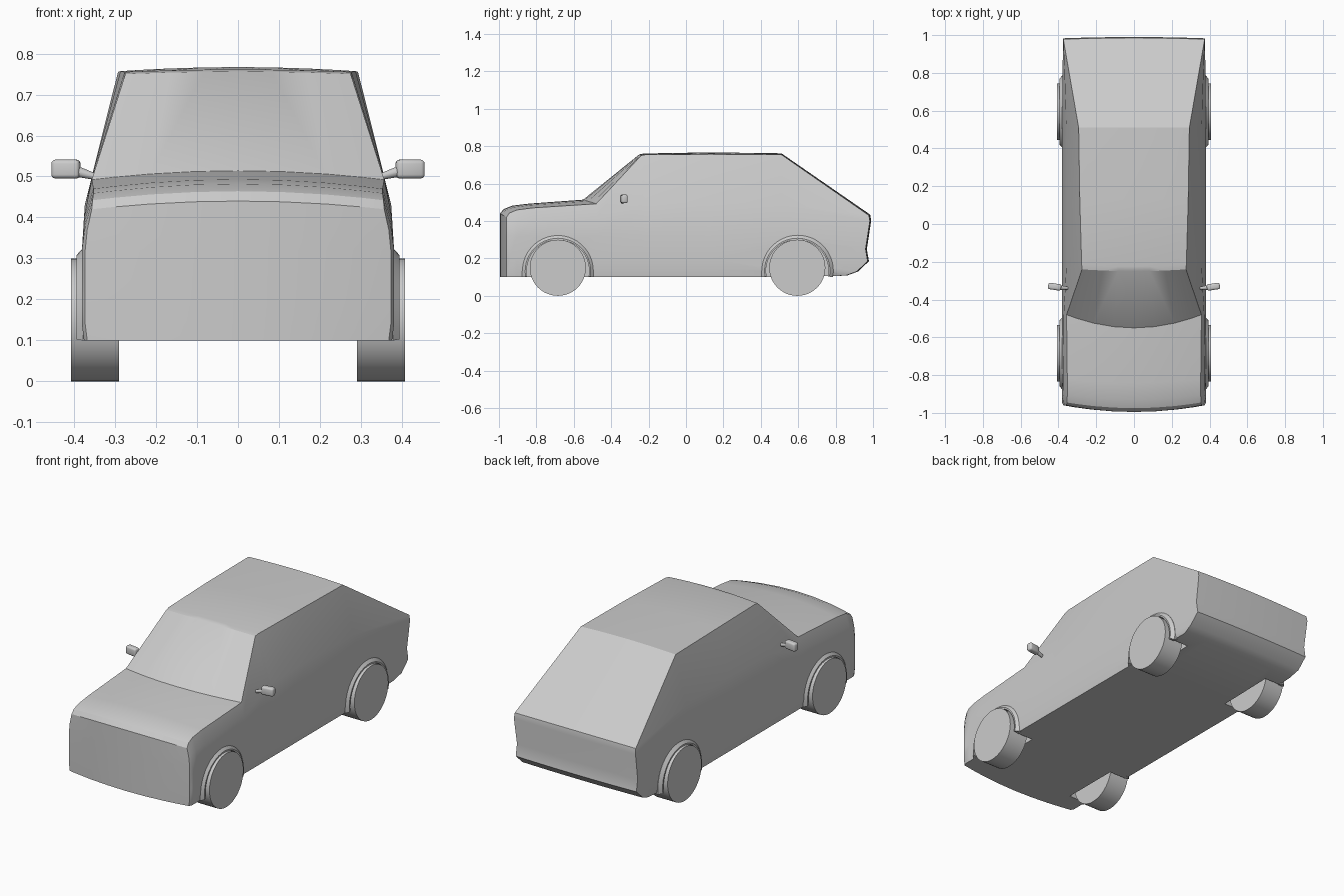
import bpy
import bmesh
import math
from mathutils import Matrix, Vector

cube = bpy.data.objects.get("Cube")
if cube:
    bpy.data.objects.remove(cube, do_unlink=True)

GREY = (0.6, 0.6, 0.6, 1)
paint = bpy.data.materials.new("plain grey")
paint.use_nodes = True
paint.diffuse_color = GREY
paint.node_tree.nodes["Principled BSDF"].inputs["Base Color"].default_value = GREY

AXLES = {"front": -0.685, "rear": 0.595}
SIDES = {"left": 1, "right": -1}
COLUMNS = (0, 0.3, 0.6, 0.85, 1)


def finish(bm, name, angle=30):
    """Turn a bmesh into a named, shaded object."""
    bmesh.ops.recalc_face_normals(bm, faces=bm.faces)
    mesh = bpy.data.meshes.new(name)
    bm.to_mesh(mesh)
    bm.free()
    mesh.materials.append(paint)
    obj = bpy.data.objects.new(name, mesh)
    bpy.context.collection.objects.link(obj)
    shade(obj, angle)
    return obj


def shade(obj, angle):
    bpy.ops.object.select_all(action='DESELECT')
    obj.select_set(True)
    bpy.context.view_layer.objects.active = obj
    bpy.ops.object.shade_smooth_by_angle(angle=math.radians(angle))


def cylinder(name, radius, x0, x1, y, z, bevel=0):
    bm = bmesh.new()
    turn = Matrix.Translation(((x0 + x1) / 2, y, z)) @ Matrix.Rotation(math.pi / 2, 4, 'Y')
    bmesh.ops.create_cone(bm, cap_ends=True, segments=48, radius1=radius,
                          radius2=radius, depth=abs(x1 - x0), matrix=turn)
    return finish(bm, name)


# Body stations: y, bow, belt width, belt height, top width, top height, crown
STATIONS = [
    (-0.995, 0.035, 0.368, 0.37, 0.357, 0.42, 0.02),
    (-0.975, 0.03, 0.372, 0.385, 0.355, 0.442, 0.022),
    (-0.93, 0.025, 0.374, 0.395, 0.353, 0.459, 0.023),
    (-0.84, 0.02, 0.376, 0.40, 0.353, 0.47, 0.023),
    (-0.55, 0.07, 0.372, 0.42, 0.357, 0.492, 0.022),
    (-0.25, 0.01, 0.359, 0.49, 0.275, 0.75, 0.006),
    (-0.225, 0.01, 0.358, 0.495, 0.277, 0.755, 0.006),
    (0.13, 0, 0.357, 0.50, 0.287, 0.757, 0.01),
    (0.51, 0, 0.358, 0.49, 0.293, 0.755, 0.007),
    (0.99, -0.007, 0.376, 0.40, 0.374, 0.43, 0.004),
]


def station_rows(i):
    """Rows of (y, half width, z), from floor to roof edge."""
    y, bow, wb, zb, wt, zt, crown = STATIONS[i]
    low = 0.373 if i in (0, len(STATIONS) - 1) else 0.381
    if i == len(STATIONS) - 1:
        return [(0.86, 0.365, 0.108), (0.92, low, 0.13), (0.978, low, 0.185),
                (0.967, low, 0.25), (y, wb, zb), (y - 0.005, wt, zt)]
    return [(y, low - 0.005, 0.1), (y, low, 0.14), (y, low, 0.2),
            (y, low, 0.32), (y, wb, zb), (y, wt, zt)]


bm = bmesh.new()
grids = []
for i, st in enumerate(STATIONS):
    rows = station_rows(i)
    grid = {}
    ends = i in (0, len(STATIONS) - 1)
    for r, (y, w, z) in enumerate(rows):
        inner = ends or r in (0, len(rows) - 1)
        for side in (1, -1):
            for c, f in enumerate(COLUMNS):
                if not inner and f < 1:
                    continue
                if c == 0 and side < 0:
                    grid[r, 0, -1] = grid[r, 0, 1]
                    continue
                lift = st[6] * (1 - f * f) if r == len(rows) - 1 else 0
                grid[r, c, side] = bm.verts.new((side * f * w, y + st[1] * f * f, z + lift))
    grids.append(grid)

TOP, LAST = 5, len(COLUMNS) - 1
for side in (1, -1):
    # skin between neighbouring stations
    for a, b in zip(grids, grids[1:]):
        path = [(0, c, side) for c in range(LAST + 1)]
        path += [(r, LAST, side) for r in range(1, TOP)]
        path += [(TOP, c, side) for c in range(LAST, -1, -1)]
        for p, q in zip(path, path[1:]):
            bm.faces.new((a[p], a[q], b[q], b[p]))
    # nose and tail panels
    for g in (grids[0], grids[-1]):
        for r in range(TOP):
            for c in range(LAST):
                bm.faces.new((g[r, c, side], g[r, c + 1, side],
                              g[r + 1, c + 1, side], g[r + 1, c, side]))
body = finish(bm, "body_shell")

# Wheel wells cut out of the shell
for y in AXLES.values():
    for s in SIDES.values():
        cutter = cylinder("well_cutter", 0.17, s * 0.27, s * 0.6, y, 0.133)
        cutter.hide_render = True
        cut = body.modifiers.new("wheel_well", 'BOOLEAN')
        cut.operation = 'DIFFERENCE'
        cut.solver = 'EXACT'
        cut.object = cutter
        bpy.context.view_layer.objects.active = body
        bpy.ops.object.modifier_apply(modifier=cut.name)
        bpy.data.objects.remove(cutter, do_unlink=True)
shade(body, 28)

# Wheels and arch lips
for end, y in AXLES.items():
    for label, s in SIDES.items():
        cylinder(f"{end}_{label}_wheel", 0.15, s * 0.29, s * 0.408, y, 0.15)
        bm = bmesh.new()
        section = [(0.167, 0.36), (0.167, 0.394), (0.175, 0.394), (0.193, 0.378), (0.193, 0.36)]
        rings = []
        for k in range(25):
            t = math.radians(-10 + 200 * k / 24)
            rings.append([bm.verts.new((s * x, y + r * math.cos(t), 0.133 + r * math.sin(t)))
                          for r, x in section])
        for a, b in zip(rings, rings[1:]):
            for j in range(len(section)):
                n = (j + 1) % len(section)
                bm.faces.new((a[j], a[n], b[n], b[j]))
        bm.faces.new(rings[0])
        bm.faces.new(rings[-1])
        finish(bm, f"{end}_{label}_arch_lip")

# Door mirrors: rounded housing on a tapered stalk
for label, s in SIDES.items():
    bm = bmesh.new()
    place = (Matrix.Translation((s * 0.42, -0.332, 0.518))
             @ Matrix.Rotation(s * 0.15, 4, 'Z') @ Matrix.Diagonal((0.07, 0.034, 0.046, 1)))
    bmesh.ops.create_cube(bm, size=1, matrix=place)
    bmesh.ops.bevel(bm, geom=bm.edges[:], offset=0.01, segments=3,
                    profile=0.5, affect='EDGES')
    finish(bm, f"{label}_mirror_housing", 40)

    bm = bmesh.new()
    start, stop = Vector((s * 0.35, -0.34, 0.5)), Vector((s * 0.4, -0.336, 0.514))
    aim = (stop - start).to_track_quat('Z', 'Y').to_matrix().to_4x4()
    bmesh.ops.create_cone(bm, cap_ends=True, segments=12, radius1=0.008, radius2=0.014,
                          depth=(stop - start).length,
                          matrix=Matrix.Translation((start + stop) / 2) @ aim)
    finish(bm, f"{label}_mirror_stalk")
